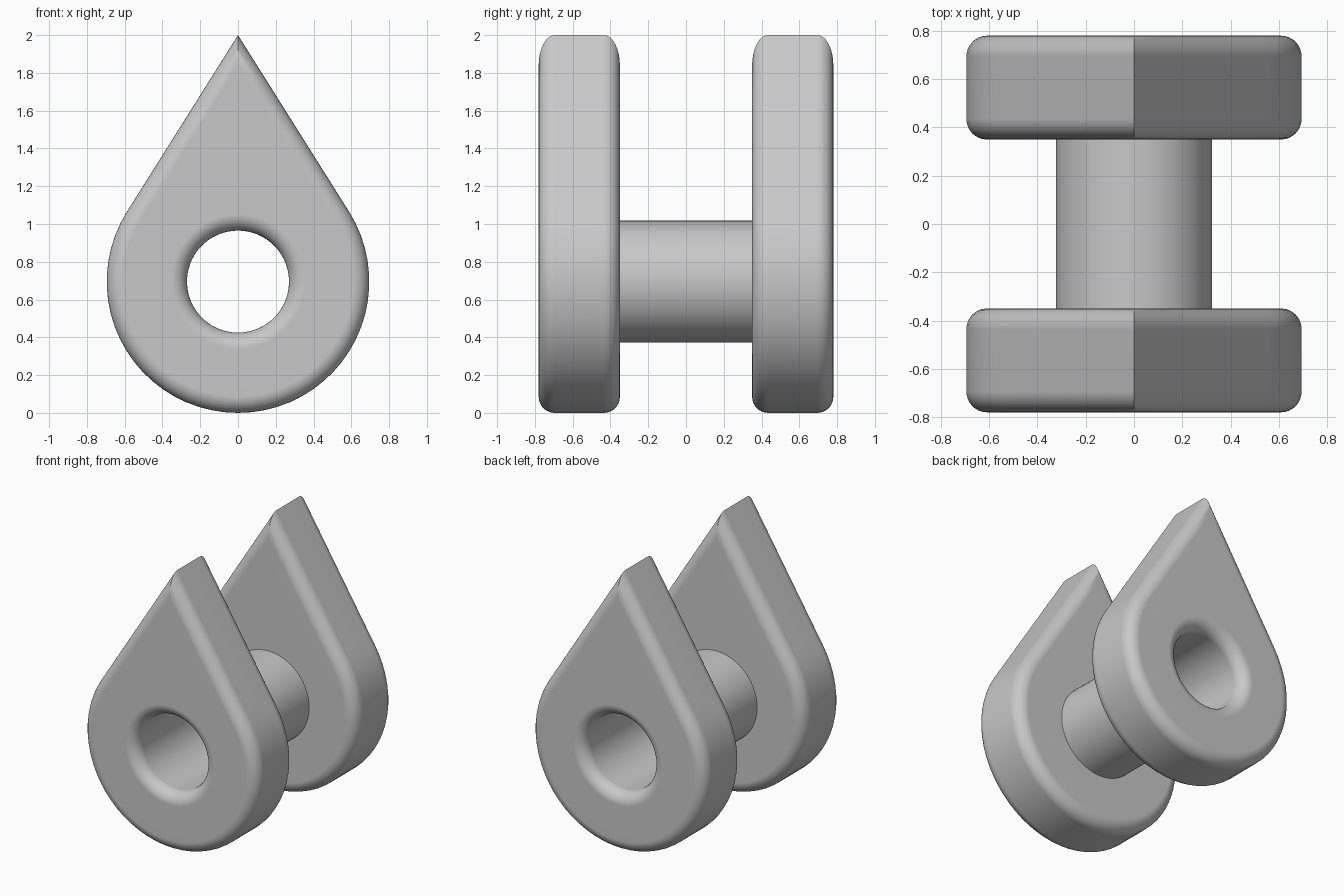
import bpy, bmesh, math
from math import sin, cos, pi

cube = bpy.data.objects.get("Cube")
if cube:
    bpy.data.objects.remove(cube, do_unlink=True)

R = 0.695                       # rounded end of the teardrop, also its centre height
TIP = 2.0 - R                   # tip above the centre
B = math.acos(R / TIP)          # angle from the tip to the tangent point
BORE, BARREL = 0.27, 0.323
INNER, OUTER, FILLET = 0.35, 0.78, 0.085
STEPS = 8

grey = bpy.data.materials.new("light grey")
grey.use_nodes = True
colour = (0.58, 0.58, 0.58, 1)
grey.diffuse_color = colour
grey.node_tree.nodes["Principled BSDF"].inputs["Base Color"].default_value = colour

# Angles from the tip: straight flank, round end, straight flank
flank = [B * i / 10 for i in range(10)]
arc = [B + (2 * pi - 2 * B) * i / 42 for i in range(43)]
angles = flank + arc + [2 * pi - a for a in reversed(flank[1:])]


def circle(r):
    return lambda a: r


def teardrop(inset):
    def radius(a):
        a = min(a, 2 * pi - a)
        return (R - inset) / (cos(a - B) if a < B else 1)
    return radius


def loft(name, sections):
    """Skin rings, each a (radius function, y) pair, around the bore axis."""
    bm = bmesh.new()
    rings = [[bm.verts.new((f(a) * sin(a), y, R + f(a) * cos(a))) for a in angles]
             for f, y in sections]
    n = len(angles)
    for p, q in zip(rings, rings[1:]):
        for i in range(n):
            j = (i + 1) % n
            bm.faces.new((p[i], p[j], q[j], q[i]))
    mesh = bpy.data.meshes.new(name)
    bm.to_mesh(mesh)
    bm.free()
    mesh.materials.append(grey)
    obj = bpy.data.objects.new(name, mesh)
    bpy.context.collection.objects.link(obj)
    bpy.ops.object.select_all(action="DESELECT")
    obj.select_set(True)
    bpy.context.view_layer.objects.active = obj
    bpy.ops.object.shade_smooth_by_angle(angle=math.radians(35))
    weighted = obj.modifiers.new("flat face normals", "WEIGHTED_NORMAL")
    weighted.keep_sharp = True
    return obj


# Teardrop plate: inner face, two outline fillets, outer face, rounded bore
turns = [pi / 2 * i / STEPS for i in range(STEPS + 1)]
plate = [(circle(BARREL), INNER)]
plate += [(teardrop(FILLET * (1 - sin(t))), INNER + FILLET * (1 - cos(t))) for t in turns]
plate += [(teardrop(FILLET * (1 - cos(t))), OUTER - FILLET * (1 - sin(t))) for t in turns]
plate += [(circle(BORE + FILLET * (1 - sin(t))), OUTER - FILLET * (1 - cos(t))) for t in turns]
plate += [(circle(BORE), INNER)]
loft("back_plate", plate)
loft("front_plate", [(f, -y) for f, y in reversed(plate)])

# Hollow barrel joining the plates
loft("barrel_outside", [(circle(BARREL), -INNER), (circle(BARREL), INNER)])
loft("barrel_bore", [(circle(BORE), INNER), (circle(BORE), -INNER)])
